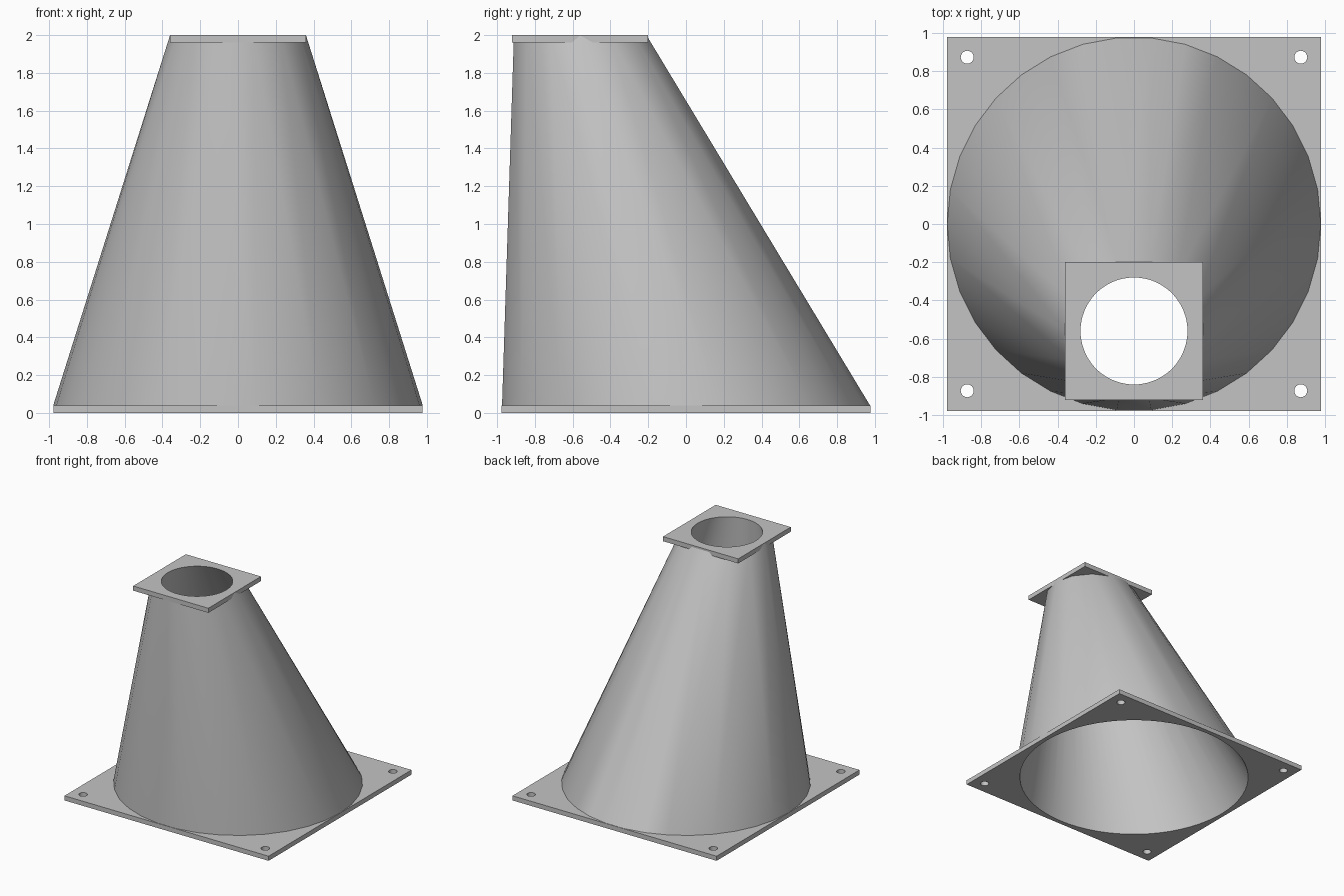
import bpy, bmesh, math

cube = bpy.data.objects.get("Cube")
if cube:
    bpy.data.objects.remove(cube, do_unlink=True)

SIDE, TOP, PLATE = 0.978, 0.36, 0.04      # half widths, plate thickness
HEIGHT, OFFSET = 2.0, -0.56               # total height, top centre y

grey = bpy.data.materials.new("plain grey")
grey.use_nodes = True
grey.diffuse_color = (0.55, 0.55, 0.55, 1)
grey.node_tree.nodes["Principled BSDF"].inputs["Base Color"].default_value = grey.diffuse_color


def finish(bm, name):
    bmesh.ops.recalc_face_normals(bm, faces=bm.faces)
    mesh = bpy.data.meshes.new(name)
    bm.to_mesh(mesh)
    bm.free()
    mesh.materials.append(grey)
    obj = bpy.data.objects.new(name, mesh)
    bpy.context.collection.objects.link(obj)
    return obj


def circle(radius, count, y, z):
    step = 2 * math.pi / count
    return [(radius * math.cos(i * step), y + radius * math.sin(i * step), z)
            for i in range(count)]


def hull(name, points):
    bm = bmesh.new()
    for p in points:
        bm.verts.new(p)
    bmesh.ops.convex_hull(bm, input=bm.verts[:])
    bmesh.ops.dissolve_limit(bm, angle_limit=0.001, verts=bm.verts[:], edges=bm.edges[:])
    return finish(bm, name)


def plate(name, half, y, z):
    return hull(name, [(sx * half, y + sy * half, h) for sx in (-1, 1)
                       for sy in (-1, 1) for h in (z, z + PLATE)])


def cut(obj, cutter):
    bpy.context.view_layer.objects.active = obj
    mod = obj.modifiers.new("cut", "BOOLEAN")
    mod.operation, mod.solver, mod.object = "DIFFERENCE", "EXACT", cutter
    bpy.ops.object.modifier_apply(modifier=mod.name)


# Outer wall: fine ring at the base, coarser ring at the offset top
wall = hull("funnel_wall", circle(SIDE, 34, 0, 0.001) + circle(SIDE, 34, 0, PLATE)
            + circle(TOP, 14, OFFSET, HEIGHT - 0.001))
base = plate("base_flange", SIDE, 0, 0)
top = plate("top_flange", TOP, OFFSET, HEIGHT - PLATE)


# Slanted bore, carried a little past both ends
def bore_ring(z):
    t = z / HEIGHT
    return circle(0.94 + (0.28 - 0.94) * t, 68, OFFSET * t, z)


bore = hull("bore_cutter", bore_ring(-0.02) + bore_ring(HEIGHT + 0.02))
for part in (wall, base, top):
    cut(part, bore)
bpy.data.objects.remove(bore, do_unlink=True)

# Bolt holes in the base corners
for sx in (-1, 1):
    for sy in (-1, 1):
        ring = [(x + sx * 0.873, y, z) for z in (-0.1, 0.1)
                for x, y, z in circle(0.034, 24, sy * 0.873, z)]
        bolt = hull("bolt_cutter", ring)
        cut(base, bolt)
        bpy.data.objects.remove(bolt, do_unlink=True)

# Soft shading with sharp rims
for part in (wall, base, top):
    bpy.ops.object.select_all(action="DESELECT")
    part.select_set(True)
    bpy.context.view_layer.objects.active = part
    bpy.ops.object.shade_smooth_by_angle(angle=math.radians(30))
